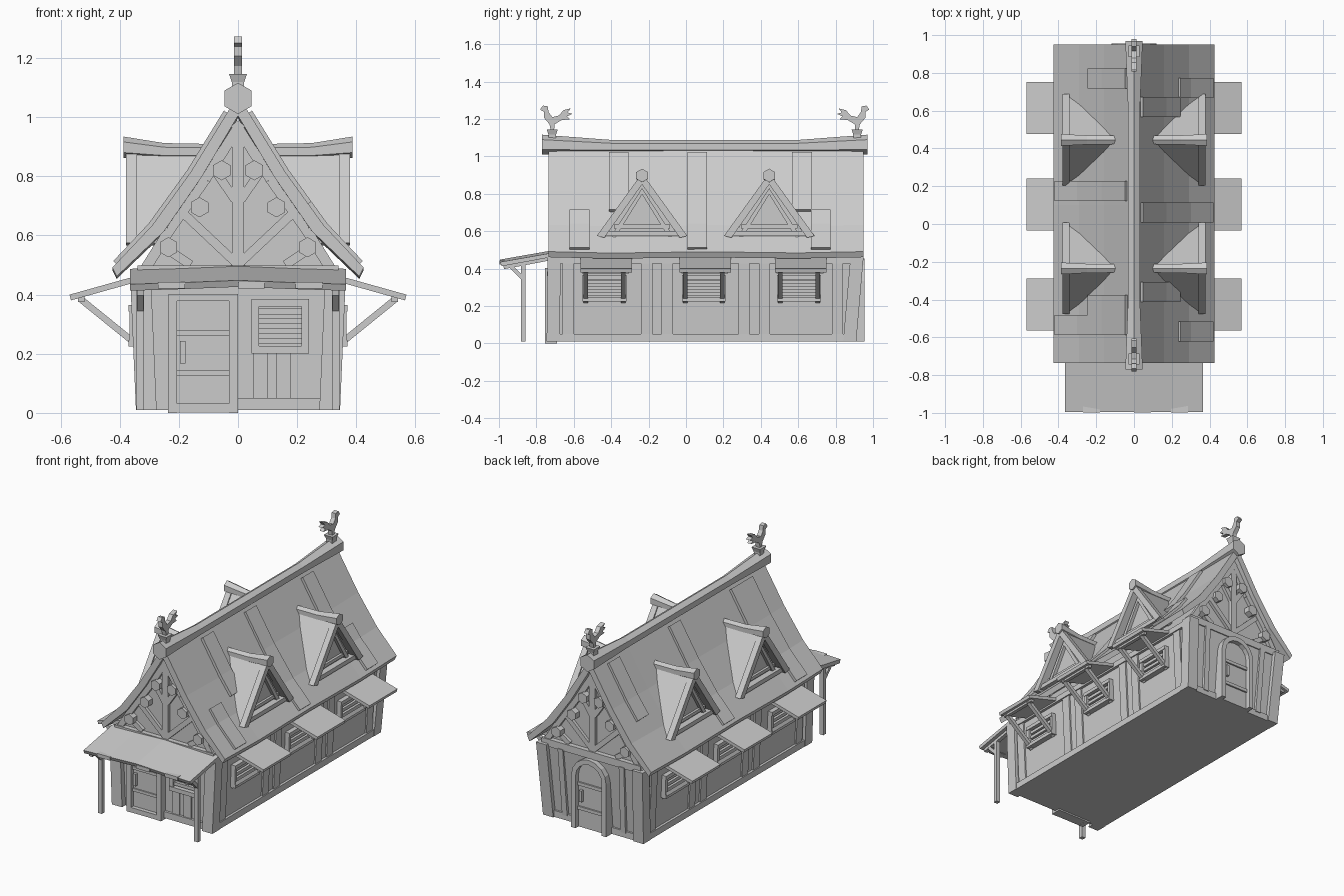
import bpy, bmesh, math
from mathutils import Vector as V

cube = bpy.data.objects.get("Cube")
if cube:
    bpy.data.objects.remove(cube)

grey = bpy.data.materials.new("pale_grey")
grey.use_nodes = True
tone = (0.6, 0.6, 0.6, 1)
grey.diffuse_color = tone
grey.node_tree.nodes["Principled BSDF"].inputs["Base Color"].default_value = tone
X, Y, Z = V((1, 0, 0)), V((0, 1, 0)), V((0, 0, 1))


def loft(name, sections):
    """Solid skinned through matching cross-sections."""
    bm = bmesh.new()
    rings = [[bm.verts.new(p) for p in s] for s in sections]
    n = len(rings[0])
    bm.faces.new(rings[0])
    bm.faces.new(rings[-1])
    for a, b in zip(rings, rings[1:]):
        for i in range(n):
            j = (i + 1) % n
            bm.faces.new((a[i], a[j], b[j], b[i]))
    bmesh.ops.recalc_face_normals(bm, faces=bm.faces)
    me = bpy.data.meshes.new(name)
    bm.to_mesh(me)
    bm.free()
    me.materials.append(grey)
    bpy.context.collection.objects.link(bpy.data.objects.new(name, me))


def prism_y(name, pts, y0, y1):
    loft(name, [[(x, y, z) for x, z in pts] for y in (y0, y1)])


def prism_x(name, pts, x0, x1):
    loft(name, [[(x, y, z) for y, z in pts] for x in (x0, x1)])


def beam(name, p, q, w, t, side):
    """Bar from p to q, w wide along side and t thick across it."""
    p, q = V(p), V(q)
    s = side * w / 2
    n = (q - p).cross(side).normalized() * t / 2
    loft(name, [[c + s + n, c - s + n, c - s - n, c + s - n] for c in (p, q)])


def slab(name, c, u, n, w, h, d):
    """Upright block: w along u, h tall, from the wall out by d along n."""
    c = V(c)
    beam(name, c + n * d, c - n * 0.02, w, h, u)


def post(name, lo, hi, w, d):
    loft(name, [[(x - w / 2, y - d / 2, z), (x + w / 2, y - d / 2, z),
                 (x + w / 2, y + d / 2, z), (x - w / 2, y + d / 2, z)]
                for x, y, z in (lo, hi)])


def hex_log(name, stations, u):
    """Six-sided log, pointed up; stations are (centre, radius)."""
    loft(name, [[V(c) + u * r * math.sin(a) + Z * r * math.cos(a)
                 for a in (math.pi / 3 * k for k in range(6))] for c, r in stations])


def window(name, c, u, n, w, h, rim, slats):
    c = V(c)
    for s in (-1, 1):
        slab(name + "_jamb", c + u * s * (w - rim) / 2, u, n, rim, h, 0.03)
        slab(name + "_rail", c + Z * s * (h - rim) / 2, u, n, w, rim, 0.034)
    for k in range(slats):
        z = (h - 2 * rim) * ((k + 0.5) / slats - 0.5)
        slab(name + "_slat", c + Z * z, u, n, w - 2 * rim, (h - 2 * rim) / slats * 0.6, 0.018)


# Main body, gables and foundation
loft("walls", [[(-x, -0.71, z), (x, -0.71, z), (x, y, z), (-x, y, z)]
               for x, y, z in ((0.325, 0.885, 0.01), (0.345, 0.925, 0.47))])
half = [(0.34, 0.46), (0.24, 0.62), (0.12, 0.79)]
prism_y("gable_walls", half + [(0, 0.98)] + [(-x, z) for x, z in half[::-1]], -0.695, 0.9)
for s in (-1, 1):
    post("front_corner_post", (s * 0.31, -0.71, 0.01), (s * 0.33, -0.705, 0.47), 0.07, 0.07)
    post("back_corner_post", (s * 0.31, 0.875, 0.01), (s * 0.33, 0.915, 0.47), 0.07, 0.07)
    beam("side_sill", (s * 0.325, -0.72, 0.03), (s * 0.325, 0.89, 0.03), 0.035, 0.04, X)
    beam("wall_plate", (s * 0.345, -0.71, 0.445), (s * 0.345, 0.92, 0.445), 0.03, 0.035, X)
    for y in (-0.63, -0.21, -0.1, 0.31, 0.42, 0.81):
        post("wall_batten", (s * 0.326, y, 0.04), (s * 0.346, y, 0.46), 0.018, 0.06)

# Swept roof with raised planks
outer = [(0.425, 0.487), (0.29, 0.63), (0.16, 0.81)]
inner = [(0.125, 0.79), (0.25, 0.61), (0.41, 0.457)]
top = outer + [(0, 1.07)] + [(-x, z) for x, z in outer[::-1]]
under = [(-x, z) for x, z in inner[::-1]] + [(0, 1.0)] + inner
loft("roof", [[(x, y, z + dz) for x, z in top + under]
              for y, dz in ((-0.735, 0.004), (-0.4, -0.004), (0.1, 0.003), (0.6, -0.003), (0.95, 0.004))])
upper = [(0.035, 1.013), (0.16, 0.81), (0.235, 0.706)]
lower = [(0.235, 0.706), (0.29, 0.63), (0.41, 0.503)]
full = upper[:2] + lower[1:]
for s, path, y in ((1, upper, -0.36), (1, upper, 0.62), (1, full, 0.06), (1, lower, -0.57),
                   (1, lower, 0.72), (-1, upper, 0.77), (-1, upper, -0.43),
                   (-1, full, 0.175), (-1, full, -0.535)):
    pts = [(s * (x + 0.012), z + 0.01) for x, z in path] + [(s * (x - 0.01), z - 0.01) for x, z in path[::-1]]
    prism_y("roof_plank", pts, y - 0.053, y + 0.053)
hex_log("ridge_beam", [((0, -0.77, 1.063), 0.053), ((0, -0.4, 1.052), 0.036),
                       ((0, 0.6, 1.052), 0.036), ((0, 0.97, 1.063), 0.053)], X)

# Gable timbers and purlin ends at both ends
for y, n in ((-0.695, -Y), (0.9, Y)):
    slab("king_post", (0, y, 0.72), X, n, 0.04, 0.5, 0.022)
    slab("tie_beam", (0, y, 0.475), X, n, 0.68, 0.045, 0.03)
    f = y + n.y * 0.005
    for s in (-1, 1):
        for a, b in (((0.01, 0.51), (0.18, 0.67)), ((0.01, 0.72), (0.085, 0.83)),
                     ((0.16, 0.5), (0.25, 0.56))):
            beam("gable_strut", (s * a[0], f, a[1]), (s * b[0], f, b[1]), 0.028, 0.03, Y)
        for a, b in zip(half, half[1:] + [(0, 0.98)]):
            beam("gable_rafter", (s * (a[0] - 0.01), f, a[1]), (s * (b[0] - 0.01), f, b[1]), 0.035, 0.035, Y)
        for x, z in ((0.055, 0.82), (0.13, 0.695), (0.235, 0.56)):
            hex_log("purlin_end", [((s * x, y, z), 0.034), ((s * x, y + n.y * 0.04, z), 0.034)], X)

# Front door and shuttered window
for x in (-0.222, -0.015):
    slab("front_door_jamb", (x, -0.71, 0.2), X, -Y, 0.03, 0.4, 0.045)
slab("front_door_lintel", (-0.118, -0.71, 0.39), X, -Y, 0.235, 0.025, 0.045)
slab("front_door_step", (-0.118, -0.71, 0.016), X, -Y, 0.235, 0.03, 0.045)
slab("front_door_leaf", (-0.118, -0.71, 0.205), X, -Y, 0.18, 0.35, 0.02)
for z in (0.27, 0.135):
    slab("front_door_bar", (-0.118, -0.71, z), X, -Y, 0.178, 0.018, 0.028)
slab("front_door_handle", (-0.187, -0.71, 0.205), X, -Y, 0.018, 0.075, 0.04)
slab("front_sill", (0.14, -0.71, 0.03), X, -Y, 0.28, 0.04, 0.015)
window("front_window", (0.143, -0.71, 0.293), X, -Y, 0.195, 0.185, 0.026, 4)
for x in (0.075, 0.155):
    slab("front_batten", (x, -0.71, 0.12), X, -Y, 0.05, 0.16, 0.008)

# Arched back door
def arch(w, z0, top):
    steps = [math.pi * k / 8 for k in range(9)]
    spring = top - w
    return [(w, z0)] + [(w * math.cos(a), spring + w * math.sin(a)) for a in steps] + [(-w, z0)]

prism_y("back_door_frame", arch(0.12, 0.01, 0.455) + arch(0.09, 0.01, 0.425)[::-1], 0.87, 0.955)
prism_y("back_door_leaf", arch(0.095, 0.01, 0.43), 0.87, 0.925)
for z in (0.13, 0.28):
    slab("back_door_bar", (0, 0.92, z), X, Y, 0.18, 0.02, 0.015)
slab("back_door_handle", (0.065, 0.92, 0.21), X, Y, 0.018, 0.07, 0.025)
for s in (-1, 1):
    slab("back_sill", (s * 0.2, 0.885, 0.03), X, Y, 0.16, 0.04, 0.015)
    post("back_batten", (s * 0.2, 0.89, 0.04), (s * 0.21, 0.92, 0.46), 0.035, 0.03)

# Porch
loft("porch_roof", [[(x, -0.985, 0.418 + d), (x, -0.7, 0.47 + d), (x, -0.7, 0.492 + d), (x, -0.995, 0.44 + d)]
                    for x, d in ((-0.365, -0.005), (-0.2, 0), (0, 0.008), (0.2, 0), (0.365, -0.005))])
for x in (-0.225, 0.045, 0.24):
    slab("porch_shingle", (x, -0.97, 0.432), X, -Y, 0.09, 0.022, 0.028)
for s in (-1, 1):
    post("porch_post", (s * 0.33, -0.87, 0.01), (s * 0.33, -0.87, 0.44), 0.026, 0.026)
    beam("porch_brace", (s * 0.33, -0.945, 0.42), (s * 0.33, -0.87, 0.345), 0.022, 0.02, X)
    beam("porch_rafter", (s * 0.33, -0.975, 0.41), (s * 0.33, -0.7, 0.462), 0.024, 0.026, X)

for s in (-1, 1):
    n = X * s
    # Side windows under propped awnings
    for y in (-0.435, 0.095, 0.605):
        window("side_window", (s * 0.336, y, 0.295), Y, n, 0.235, 0.14, 0.022, 3)
        beam("awning", (s * 0.335, y + 0.008, 0.455), (s * 0.567, y + 0.008, 0.39), 0.275, 0.02, Y)
        beam("awning_rail", (s * 0.53, y - 0.12, 0.385), (s * 0.53, y + 0.13, 0.385), 0.022, 0.022, X)
        for e in (-0.1, 0.1):
            beam("awning_brace", (s * 0.335, y + e, 0.225), (s * 0.535, y + e, 0.387), 0.024, 0.022, Y)
    # Dormers
    for y in (-0.235, 0.445):
        prism_x("dormer_wall", [(y - 0.19, 0.58), (y + 0.19, 0.58), (y, 0.86)], s * 0.08, s * 0.325)
        for e in (-1, 1):
            def rake(a, b, t):
                return [(y, a), (y + e * b, 0.575), (y + e * (b - t), 0.565), (y, a - t * 1.5)]
            prism_x("dormer_roof", rake(0.9, 0.225, 0.025), s * 0.06, s * 0.35)
            prism_x("dormer_bargeboard", rake(0.91, 0.242, 0.04), s * 0.342, s * 0.378)
            prism_x("dormer_inner_frame", rake(0.83, 0.165, 0.022), s * 0.31, s * 0.345)
        slab("dormer_sill", (s * 0.33, y, 0.588), Y, n, 0.4, 0.026, 0.035)
        slab("dormer_inner_rail", (s * 0.32, y, 0.625), Y, n, 0.3, 0.02, 0.02)
        hex_log("dormer_ridge", [((s * 0.09, y, 0.883), 0.026), ((s * 0.25, y, 0.884), 0.028),
                                 ((s * 0.387, y, 0.898), 0.036)], Y)

# Rooster finials, facing outward
bird = [(-0.05, 0.13), (-0.065, 0.108), (-0.045, 0.097), (-0.045, 0.065), (-0.015, 0.03),
        (-0.009, 0), (0.01, 0), (0.013, 0.03), (0.05, 0.052), (0.095, 0.057), (0.078, 0.072),
        (0.108, 0.085), (0.082, 0.093), (0.1, 0.115), (0.06, 0.105), (0.035, 0.076), (0, 0.068),
        (-0.02, 0.095), (-0.024, 0.125)]
for y, s in ((-0.715, 1), (0.915, -1)):
    prism_x("rooster", [(y + s * d, 1.142 + z) for d, z in bird], -0.014, 0.014)
    loft("rooster_pedestal", [[(-r, y - r, z), (r, y - r, z), (r, y + r, z), (-r, y + r, z)]
                              for r, z in ((0.02, 1.08), (0.021, 1.118), (0.03, 1.145))])
